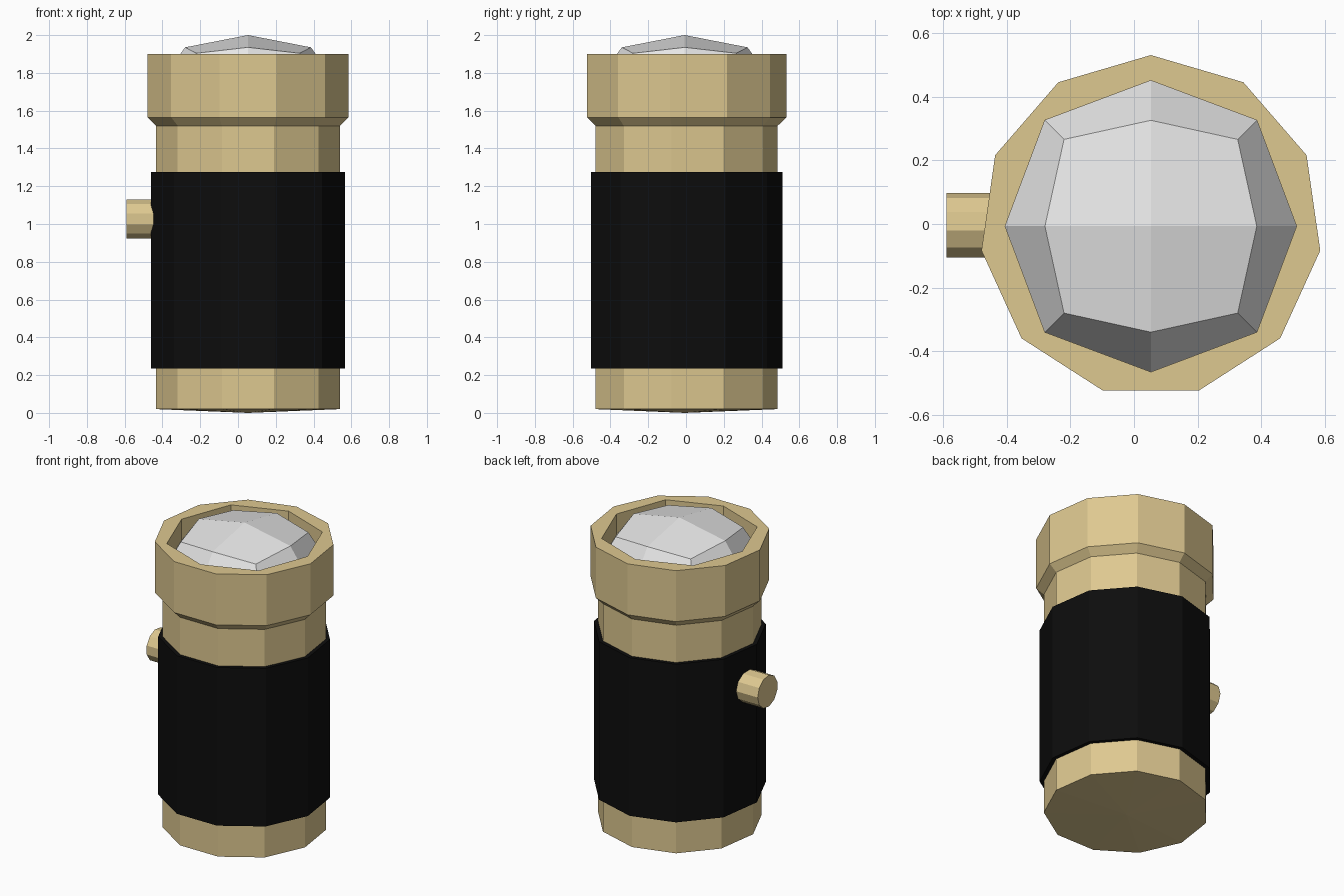
import bpy, bmesh, math
from mathutils import Matrix, Vector

if "Cube" in bpy.data.objects:
    bpy.data.objects.remove(bpy.data.objects["Cube"])

CX, CY, SIDES = 0.053, -0.007, 11


def material(name, rgb):
    m = bpy.data.materials.new(name)
    m.diffuse_color = (*rgb, 1)
    m.use_nodes = True
    m.node_tree.nodes["Principled BSDF"].inputs["Base Color"].default_value = m.diffuse_color
    return m


brass = material("brass", (0.73, 0.58, 0.28))
black = material("black grip", (0.004, 0.004, 0.004))
silver = material("pale silver", (0.8, 0.8, 0.8))


def finish(name, bm, mat, matrix=None):
    bmesh.ops.recalc_face_normals(bm, faces=bm.faces[:])
    me = bpy.data.meshes.new(name)
    bm.to_mesh(me)
    bm.free()
    me.transform(matrix or Matrix.Translation((CX, CY, 0)))
    me.materials.append(mat)
    ob = bpy.data.objects.new(name, me)
    bpy.context.collection.objects.link(ob)
    return ob


def ring(bm, r, z):
    # Eleven-sided ring with one corner pointing to +y
    return [bm.verts.new((r * math.sin(math.tau * i / SIDES),
                          r * math.cos(math.tau * i / SIDES), z)) for i in range(SIDES)]


def bridge(bm, a, b):
    n = len(a)
    for i in range(n):
        j = (i + 1) % n
        bm.faces.new((a[i], a[j], b[j], b[i]))


def fan(bm, loop, z):
    tip = bm.verts.new((0, 0, z))
    for i in range(len(loop)):
        bm.faces.new((loop[i - 1], loop[i], tip))


def prism(name, r, z0, z1, mat, tip=None, matrix=None):
    bm = bmesh.new()
    low, high = ring(bm, r, z0), ring(bm, r, z1)
    bridge(bm, low, high)
    bm.faces.new(high)
    if tip is None:
        bm.faces.new(low)
    else:
        fan(bm, low, tip)
    return finish(name, bm, mat, matrix)


# Barrel with a very shallow pointed base, and the black sleeve around it
prism("barrel", 0.4925, 0.02, 1.52, brass, tip=0.0)
prism("grip_sleeve", 0.5177, 0.235, 1.275, black)

# Side button, lying along x
prism("side_button", 0.104, 0.0, 0.22, brass,
      matrix=Matrix.Translation((-0.59, -0.006, 1.027)) @ Matrix.Rotation(math.pi / 2, 4, 'Y'))

# Head: chamfered eleven-sided collar with an eight-sided well for the lens
FACE, EDGE, CORNER = 0.458, 0.333, 0.273
bm = bmesh.new()
r0, r1, r2 = ring(bm, 0.4925, 1.52), ring(bm, 0.538, 1.565), ring(bm, 0.538, 1.90)
bm.faces.new(r0)
bridge(bm, r0, r1)
bridge(bm, r1, r2)
outline = [(FACE, 0), (EDGE, EDGE), (0, FACE), (-EDGE, EDGE),
           (-FACE, 0), (-EDGE, -EDGE), (0, -FACE), (EDGE, -EDGE)]
top = [bm.verts.new((x, y, 1.90)) for x, y in outline]
floor = [bm.verts.new((x, y, 1.75)) for x, y in outline]
bridge(bm, top, floor)
bm.faces.new(floor)
rim = [bm.edges.get((loop[i - 1], loop[i])) for loop in (r2, top) for i in range(len(loop))]
bmesh.ops.triangle_fill(bm, edges=rim, use_beauty=True, normal=(0, 0, 1))
finish("head_collar", bm, brass)

# Lens: once-divided cube rounded into a ball and flattened
bm = bmesh.new()
bmesh.ops.create_cube(bm, size=2)
bmesh.ops.subdivide_edges(bm, edges=bm.edges[:], cuts=1, use_grid_fill=True)
for v in bm.verts:
    size = {1: FACE, 2: EDGE, 3: CORNER}[sum(abs(c) > 0.5 for c in v.co)]
    v.co = Vector((v.co.x * size, v.co.y * size, v.co.z * size * 0.52))
finish("lens", bm, silver, Matrix.Translation((CX, CY, 1.762)))
